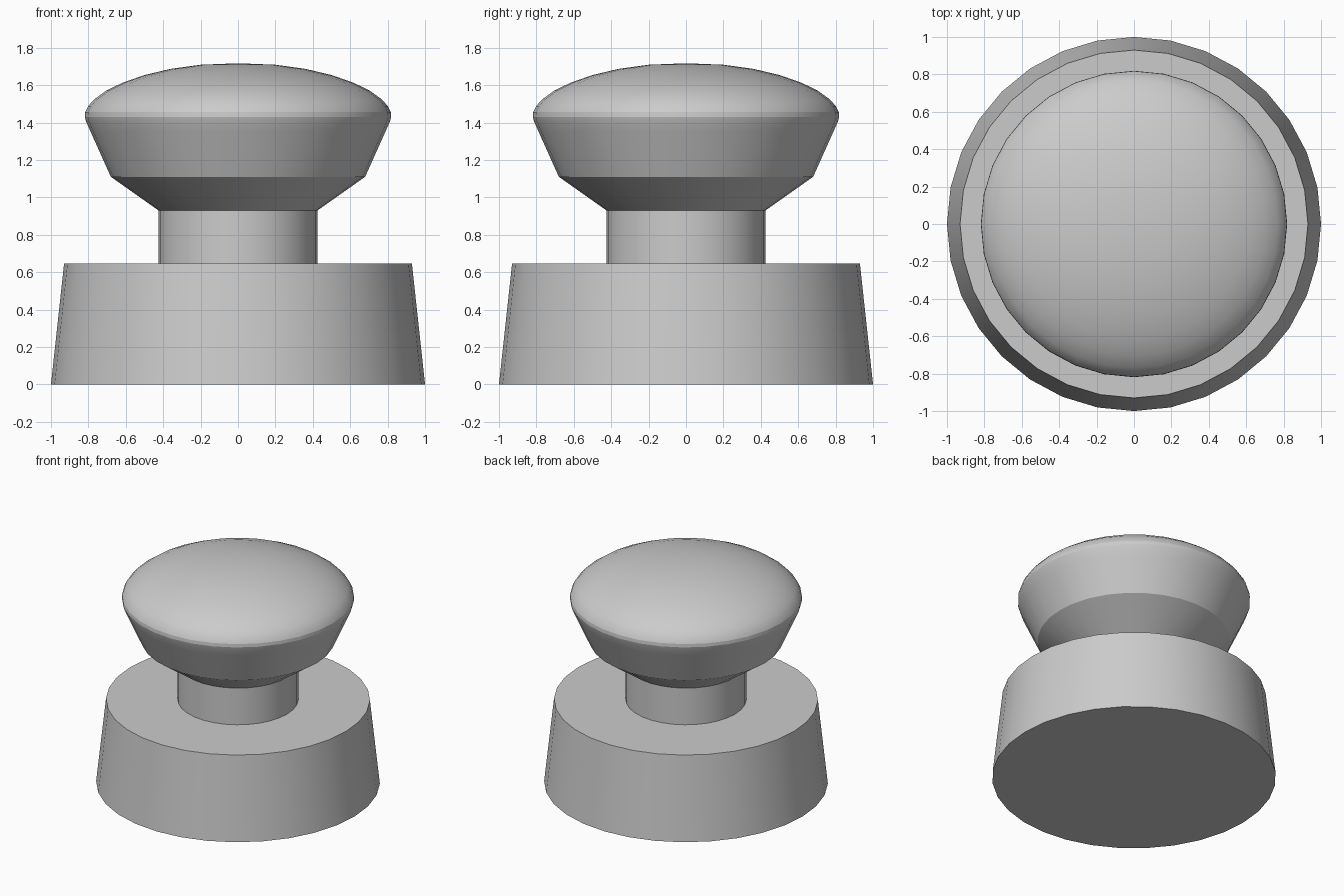
import bpy
import bmesh
from math import cos, sin, pi, radians

SIDES = 32

cube = bpy.data.objects.get("Cube")
if cube:
    bpy.data.objects.remove(cube, do_unlink=True)

# One plain grey for everything
grey = bpy.data.materials.new("plain grey")
grey.use_nodes = True
colour = (0.6, 0.6, 0.6, 1)
grey.diffuse_color = colour
grey.node_tree.nodes["Principled BSDF"].inputs["Base Color"].default_value = colour


def lathe(name, profile):
    """Turn a bottom-to-top (radius, height) profile about z; close both ends."""
    bm = bmesh.new()
    rings = []
    for r, z in profile:
        if r == 0:
            rings.append([bm.verts.new((0, 0, z))] * SIDES)
        else:
            rings.append([bm.verts.new((r * cos(2 * pi * i / SIDES),
                                        r * sin(2 * pi * i / SIDES), z))
                          for i in range(SIDES)])
    for low, high in zip(rings, rings[1:]):
        for i in range(SIDES):
            j = (i + 1) % SIDES
            corners = [low[i], low[j], high[j], high[i]]
            bm.faces.new(list(dict.fromkeys(corners)))
    for ring, (r, z) in ((rings[0], profile[0]), (rings[-1], profile[-1])):
        if r:
            bm.faces.new(ring)
    bmesh.ops.recalc_face_normals(bm, faces=bm.faces)
    mesh = bpy.data.meshes.new(name)
    bm.to_mesh(mesh)
    bm.free()
    mesh.materials.append(grey)
    obj = bpy.data.objects.new(name, mesh)
    bpy.context.collection.objects.link(obj)
    bpy.ops.object.select_all(action="DESELECT")
    obj.select_set(True)
    bpy.context.view_layer.objects.active = obj
    bpy.ops.object.shade_smooth_by_angle(angle=radians(20))
    return obj


# Tapered base
lathe("base", [(1, 0), (0.93, 0.645)])

# Straight neck
lathe("neck", [(0.425, 0.645), (0.425, 0.93)])

# Flared head with a rounded rim and a shallow dome
underside = [(0.425, 0.93), (0.68, 1.11), (0.79, 1.355), (0.812, 1.405), (0.819, 1.43)]
dome = [(0.817, 1.455), (0.803, 1.485), (0.77, 1.523), (0.705, 1.57), (0.62, 1.612),
        (0.5, 1.654), (0.36, 1.687), (0.2, 1.709), (0, 1.717)]
lathe("head", underside + dome)
